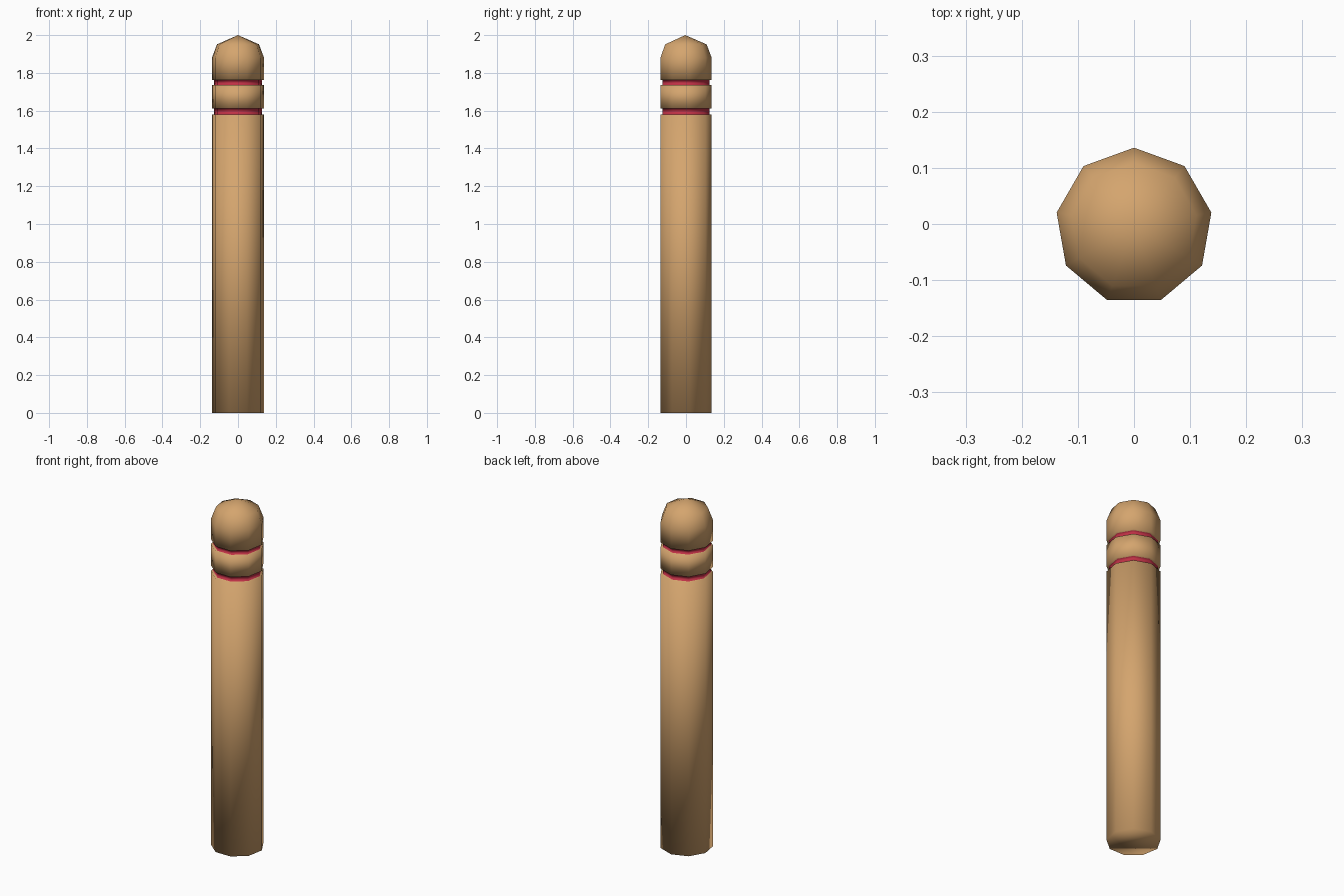
import bpy, bmesh, math

if "Cube" in bpy.data.objects:
    bpy.data.objects.remove(bpy.data.objects["Cube"])

SIDES, CY = 9, -0.004  # nine-sided post, one corner towards the back


def material(name, rgb):
    m = bpy.data.materials.new(name)
    m.diffuse_color = (*rgb, 1)
    m.use_nodes = True
    m.node_tree.nodes["Principled BSDF"].inputs["Base Color"].default_value = m.diffuse_color
    return m


wood = material("light wood", (0.66, 0.375, 0.156))
red = material("red paint", (0.52, 0.03, 0.06))

# Lathe profile (radius, height): shaft, two grooves, faceted cap
R, G = 0.14, 0.128
profile = [(R, 0), (R, 1.58), (G, 1.58), (G, 1.612), (R, 1.612), (R, 1.735),
           (G, 1.735), (G, 1.763), (R, 1.763), (R, 1.88), (0.113, 1.951)]

bm = bmesh.new()
rings = []
for r, z in profile:
    angles = [math.pi / 2 + math.tau * i / SIDES for i in range(SIDES)]
    rings.append([bm.verts.new((r * math.cos(a), CY + r * math.sin(a), z)) for a in angles])

# Walls; the groove floors are red
for k in range(len(rings) - 1):
    a, b = rings[k], rings[k + 1]
    is_groove = profile[k][0] == G and profile[k + 1][0] == G
    for i in range(SIDES):
        j = (i + 1) % SIDES
        f = bm.faces.new((a[i], a[j], b[j], b[i]))
        f.material_index = 1 if is_groove else 0

# Pointed top and flat base
tip = bm.verts.new((0, CY, 2.0))
for i in range(SIDES):
    bm.faces.new((rings[-1][i], rings[-1][(i + 1) % SIDES], tip))
bm.faces.new(rings[0][::-1])

for f in bm.faces:
    f.smooth = True
bmesh.ops.recalc_face_normals(bm, faces=bm.faces)
mesh = bpy.data.meshes.new("wooden_post")
bm.to_mesh(mesh)
bm.free()
mesh.materials.append(wood)
mesh.materials.append(red)
bpy.context.collection.objects.link(bpy.data.objects.new("wooden_post", mesh))
